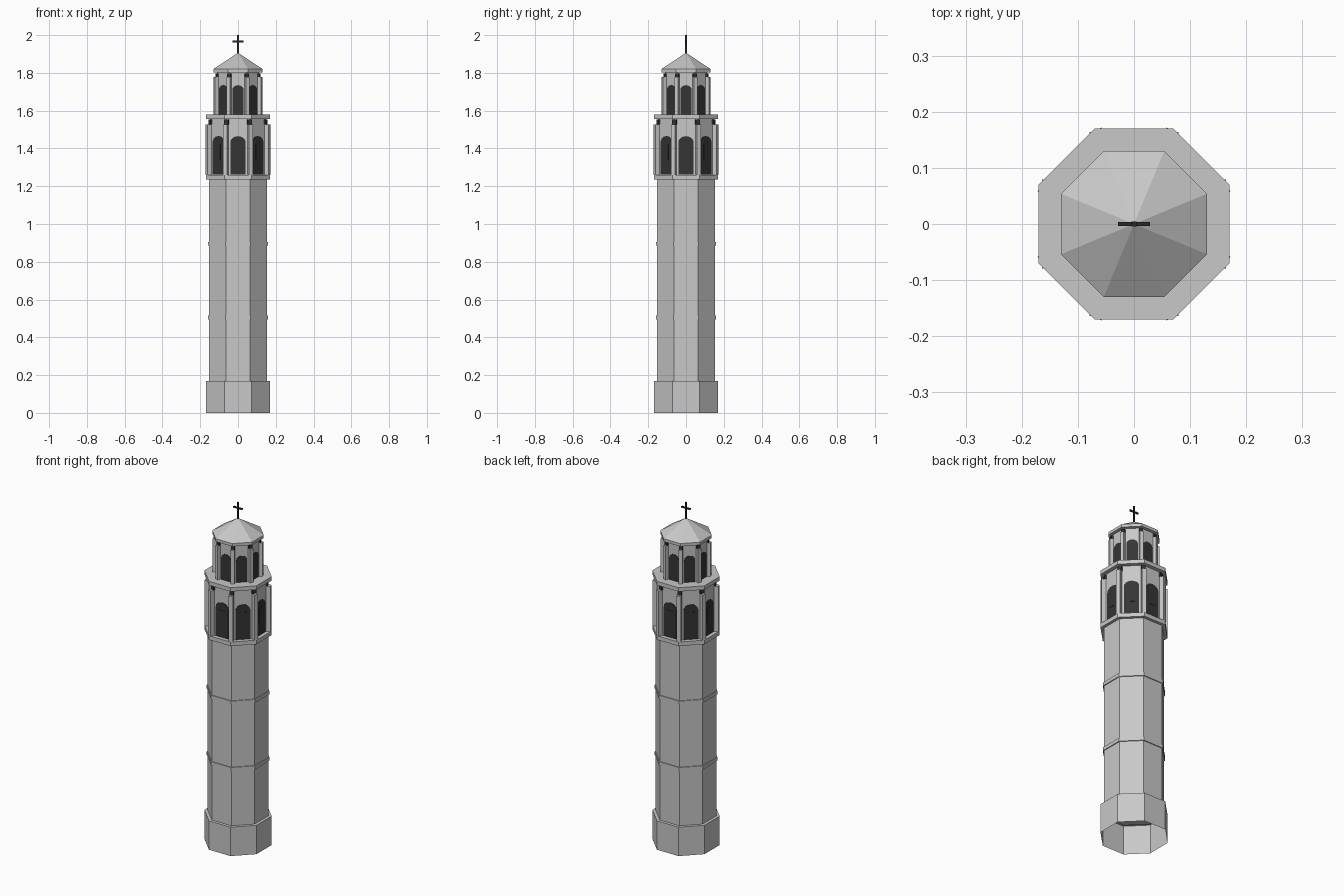
import bpy, bmesh
from math import pi, cos, sin
from mathutils import Matrix

cube = bpy.data.objects.get("Cube")
if cube:
    bpy.data.objects.remove(cube, do_unlink=True)


def material(name, value):
    m = bpy.data.materials.new(name)
    m.use_nodes = True
    color = (value, value, value, 1)
    m.diffuse_color = color
    m.node_tree.nodes["Principled BSDF"].inputs["Base Color"].default_value = color
    return m


STONE = material("pale stone", 0.58)
DARK = material("dark opening", 0.035)
IRON = material("black iron", 0.02)
SIDES = 8
CORNER = pi / SIDES


def finish(name, bm, mat):
    bmesh.ops.recalc_face_normals(bm, faces=bm.faces)
    mesh = bpy.data.meshes.new(name)
    bm.to_mesh(mesh)
    bm.free()
    mesh.materials.append(mat)
    obj = bpy.data.objects.new(name, mesh)
    bpy.context.collection.objects.link(obj)
    return obj


def octagon(name, apothem, z0, z1, top=None, open_bottom=False):
    """Eight-sided prism with a flat side to the front; top is the upper apothem."""
    top = apothem if top is None else top
    bm = bmesh.new()
    place = Matrix.Translation((0, 0, (z0 + z1) / 2)) @ Matrix.Rotation(CORNER, 4, "Z")
    bmesh.ops.create_cone(bm, cap_ends=True, segments=SIDES, radius1=apothem / cos(CORNER),
                          radius2=top / cos(CORNER), depth=z1 - z0, matrix=place)
    if open_bottom:
        low = [f for f in bm.faces if all(v.co.z < z0 + 0.001 for v in f.verts)]
        bmesh.ops.delete(bm, geom=low, context="FACES_ONLY")
    return finish(name, bm, STONE)


def add_box(bm, center, size, angle=0):
    place = (Matrix.Rotation(angle, 4, "Z") @ Matrix.Translation(center)
             @ Matrix.Diagonal((*size, 1)))
    bmesh.ops.create_cube(bm, size=1, matrix=place)


def corner_posts(name, radius, width, z0, z1, mat):
    bm = bmesh.new()
    for i in range(SIDES):
        add_box(bm, (radius, 0, (z0 + z1) / 2), (width, width, z1 - z0),
                CORNER + i * 2 * CORNER)
    return finish(name, bm, mat)


def wall_plates(name, apothem, outline, mat, thickness=0.004):
    """Thin plate of the given (across, height) outline on each of the eight walls."""
    bm = bmesh.new()
    for i in range(SIDES):
        turn = Matrix.Rotation(i * 2 * CORNER, 4, "Z")
        face = bm.faces.new([bm.verts.new((x, -apothem, z)) for x, z in outline])
        moved = bmesh.ops.extrude_face_region(bm, geom=[face])["geom"]
        front = [v for v in moved if isinstance(v, bmesh.types.BMVert)]
        bmesh.ops.translate(bm, verts=front, vec=(0, -thickness, 0))
        bmesh.ops.transform(bm, matrix=turn, verts=list(face.verts) + front)
    return finish(name, bm, mat)


def arch(half, z0, spring, z1, steps=8):
    curve = [(half * cos(pi * k / steps), spring + (z1 - spring) * sin(pi * k / steps))
             for k in range(steps + 1)]
    return [(-half, z0), (half, z0)] + curve


def rectangle(half, z0, z1):
    return [(-half, z0), (half, z0), (half, z1), (-half, z1)]


# Base and shaft with two string courses
octagon("base", 0.17, 0, 0.17, open_bottom=True)
octagon("shaft", 0.153, 0.165, 1.24)
for label, z in (("lower", 0.505), ("upper", 0.896)):
    octagon(label + "_band", 0.158, z - 0.01, z + 0.01)

# Lower belfry stage
octagon("gallery_ledge", 0.17, 1.236, 1.26)
octagon("lower_belfry_wall", 0.147, 1.26, 1.558)
wall_plates("lower_openings", 0.146, arch(0.04, 1.261, 1.435, 1.465), DARK)
wall_plates("lower_opening_panels", 0.149, rectangle(0.018, 1.34, 1.42), DARK, 0.003)
corner_posts("lower_pillars", 0.169, 0.024, 1.26, 1.526, STONE)
corner_posts("lower_pillar_gaps", 0.152, 0.023, 1.526, 1.553, DARK)
octagon("lower_cornice", 0.17, 1.557, 1.58)

# Upper belfry stage
octagon("upper_belfry_wall", 0.111, 1.58, 1.807)
wall_plates("upper_openings", 0.11, arch(0.03, 1.581, 1.71, 1.735), DARK)
corner_posts("upper_pillars", 0.126, 0.02, 1.58, 1.777, STONE)
corner_posts("upper_pillar_gaps", 0.116, 0.02, 1.777, 1.798, DARK)

# Roof
octagon("eave", 0.13, 1.803, 1.82)
octagon("roof", 0.13, 1.82, 1.907, top=0.0005)

# Cross
bm = bmesh.new()
add_box(bm, (0, 0, 1.95), (0.009, 0.009, 0.1))
add_box(bm, (0, 0, 1.966), (0.057, 0.007, 0.009))
finish("cross", bm, IRON)
